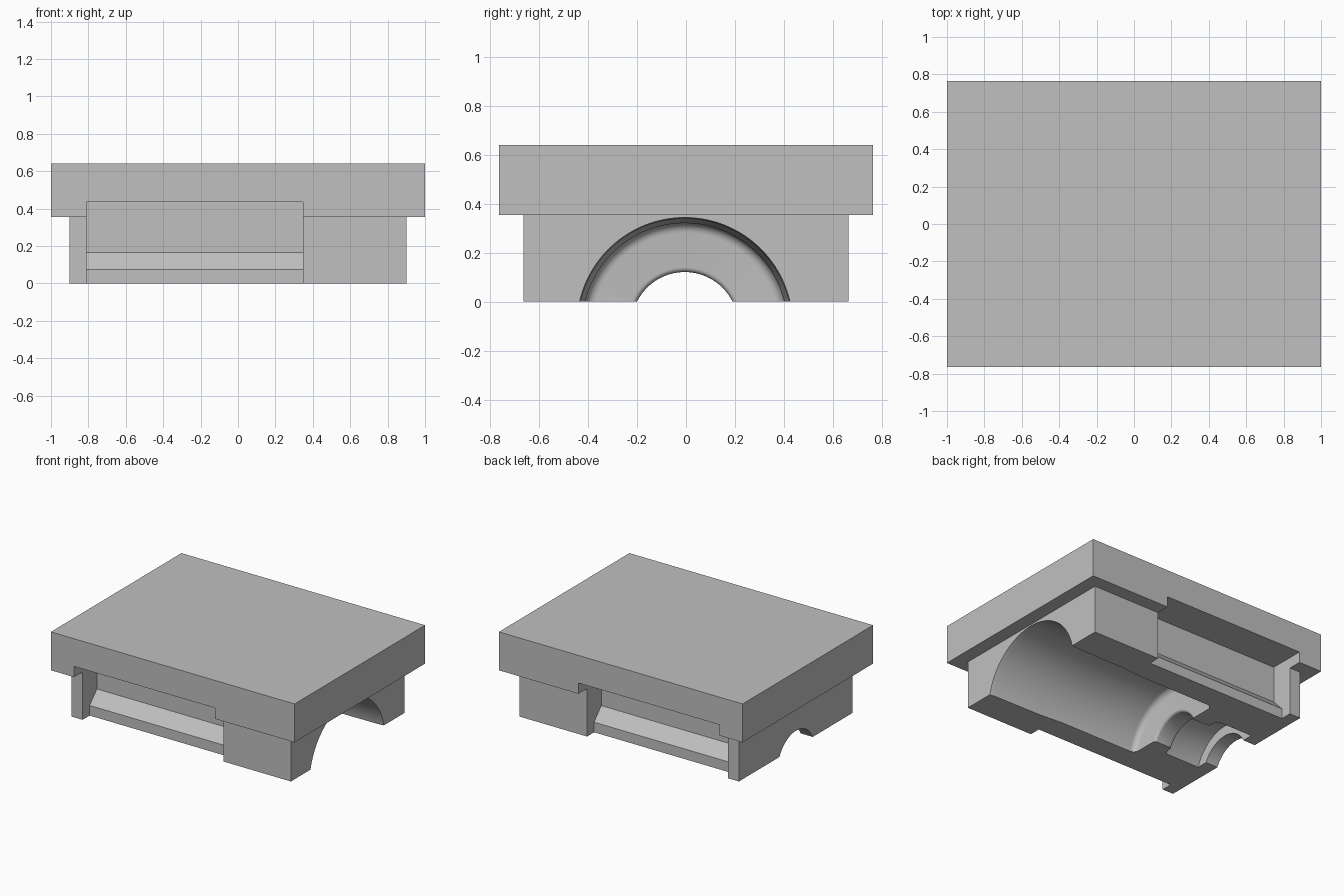
import bpy
import bmesh
import math
from mathutils import Vector

cube = bpy.data.objects.get("Cube")
if cube:
    bpy.data.objects.remove(cube, do_unlink=True)

grey = bpy.data.materials.new("plain grey")
grey.use_nodes = True
colour = (0.53, 0.53, 0.53, 1)
grey.diffuse_color = colour
grey.node_tree.nodes["Principled BSDF"].inputs["Base Color"].default_value = colour


def add_object(name, bm):
    """Turn a closed bmesh into a linked grey object."""
    bmesh.ops.recalc_face_normals(bm, faces=bm.faces)
    mesh = bpy.data.meshes.new(name)
    bm.to_mesh(mesh)
    bm.free()
    mesh.materials.append(grey)
    obj = bpy.data.objects.new(name, mesh)
    bpy.context.collection.objects.link(obj)
    return obj


def box(name, half_x, half_y, low, high):
    bm = bmesh.new()
    bmesh.ops.create_cube(bm, size=2)
    for v in bm.verts:
        v.co = (v.co.x * half_x, v.co.y * half_y, high if v.co.z > 0 else low)
    return add_object(name, bm)


def prism(name, section, x0, x1):
    """Extrude a (y, z) section along x."""
    bm = bmesh.new()
    face = bm.faces.new([bm.verts.new((x0, y, z)) for y, z in section])
    moved = bmesh.ops.extrude_face_region(bm, geom=[face])["geom"]
    verts = [g for g in moved if isinstance(g, bmesh.types.BMVert)]
    bmesh.ops.translate(bm, verts=verts, vec=(x1 - x0, 0, 0))
    return add_object(name, bm)


def lathe(name, profile, centre, steps=128):
    """Revolve an (x, radius) profile around a line parallel to x."""
    bm = bmesh.new()
    verts = [bm.verts.new(centre + Vector((x, 0, r))) for x, r in profile]
    edges = [bm.edges.new(pair) for pair in zip(verts, verts[1:])]
    bmesh.ops.spin(bm, geom=verts + edges, cent=centre, axis=(1, 0, 0),
                   angle=math.tau, steps=steps)
    bmesh.ops.remove_doubles(bm, verts=bm.verts, dist=0.0001)
    return add_object(name, bm)


def fillet(cx, cr, radius, start, end, count=6):
    """Arc points for rounded corners of a lathe profile, in degrees."""
    angles = [math.radians(start + (end - start) * i / count) for i in range(count + 1)]
    return [(cx + radius * math.cos(a), cr + radius * math.sin(a)) for a in angles]


# Wide top slab and narrower lower block
body = box("housing_block", 1.0, 0.765, 0.355, 0.64)
base = box("lower_block", 0.9, 0.665, 0.0, 0.5)

# Stepped bore: wide mouth, main barrel, neck, small chamber and exit
profile = [(1.1, 0), (1.1, 0.441), (0.9, 0.441), (0.86, 0.436), (0.46, 0.432), (0.29, 0.418)]
profile += fillet(-0.31, 0.378, 0.04, 90, 180)
profile += fillet(-0.37, 0.238, 0.02, 0, -90)
profile += [(-0.48, 0.218)]
profile += fillet(-0.48, 0.238, 0.02, -90, -180)
profile += fillet(-0.53, 0.263, 0.03, 0, 90)
profile += [(-0.8, 0.293), (-0.8, 0.218), (-1.1, 0.218), (-1.1, 0)]
bore = lathe("bore_cutter", profile, Vector((0, -0.005, -0.097)))

# Matching grip recesses on front and back, each with a sloped ledge
section = [(0.9, -0.1), (0.582, -0.1), (0.582, 0.075),
           (0.497, 0.165), (0.497, 0.435), (0.9, 0.435)]
recesses = [prism(f"{side}_recess_cutter", [(s * y, z) for y, z in section], -0.81, 0.347)
            for side, s in (("front", -1), ("back", 1))]

# Smooth the bore walls before cutting
for polygon in bore.data.polygons:
    polygon.use_smooth = True

# Join the blocks, then cut the bore and recesses
helpers = [base, bore] + recesses
for tool in helpers:
    tool.hide_render = True
    mod = body.modifiers.new(tool.name, "BOOLEAN")
    mod.operation = "UNION" if tool is base else "DIFFERENCE"
    mod.solver = "EXACT"
    mod.object = tool

bpy.context.view_layer.update()
evaluated = body.evaluated_get(bpy.context.evaluated_depsgraph_get())
result = bpy.data.meshes.new_from_object(evaluated)
body.modifiers.clear()
body.data = result
result.materials.clear()
result.materials.append(grey)
for polygon in result.polygons:
    polygon.material_index = 0
for tool in helpers:
    bpy.data.objects.remove(tool, do_unlink=True)

# Smooth curved walls, keep crisp edges
for obj in bpy.context.selected_objects:
    obj.select_set(False)
body.select_set(True)
bpy.context.view_layer.objects.active = body
bpy.ops.object.shade_smooth_by_angle(angle=math.radians(30))
